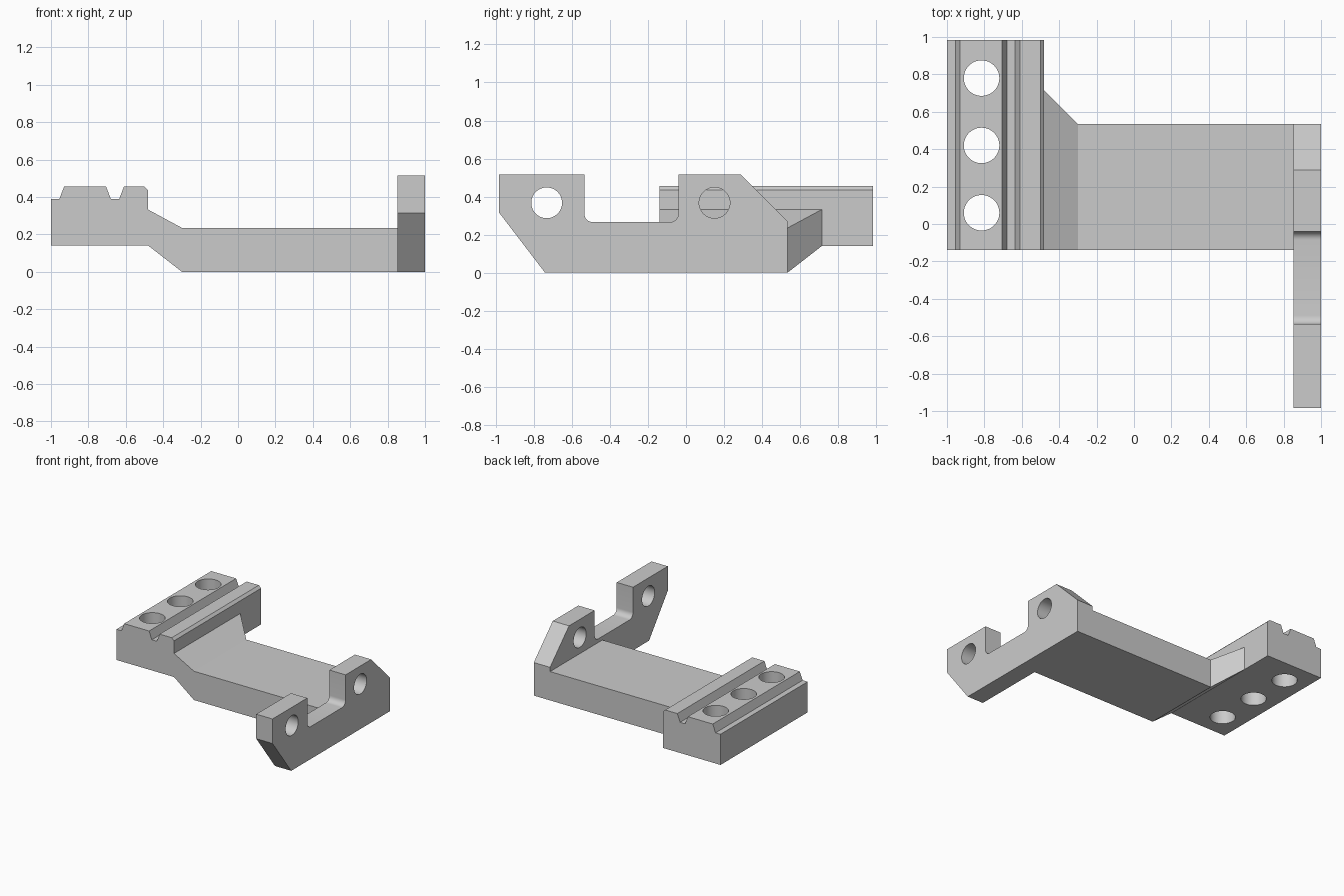
import bpy
import bmesh
import math
from mathutils import Matrix, Vector

if "Cube" in bpy.data.objects:
    bpy.data.objects.remove(bpy.data.objects["Cube"], do_unlink=True)

grey = bpy.data.materials.new("plain grey")
grey.use_nodes = True
grey.diffuse_color = (0.6, 0.6, 0.6, 1)
grey.node_tree.nodes["Principled BSDF"].inputs["Base Color"].default_value = (0.6, 0.6, 0.6, 1)


def finish(bm, name):
    bmesh.ops.recalc_face_normals(bm, faces=bm.faces)
    mesh = bpy.data.meshes.new(name)
    bm.to_mesh(mesh)
    bm.free()
    mesh.materials.append(grey)
    obj = bpy.data.objects.new(name, mesh)
    bpy.context.collection.objects.link(obj)
    return obj


def loft(name, rings):
    """Skin closed rings of equal length and cap both ends."""
    bm = bmesh.new()
    loops = [[bm.verts.new(p) for p in ring] for ring in rings]
    for a, b in zip(loops, loops[1:]):
        for i in range(len(a)):
            j = (i + 1) % len(a)
            bm.faces.new((a[i], a[j], b[j], b[i]))
    bm.faces.new(loops[0])
    bm.faces.new(loops[-1])
    return finish(bm, name)


def drill(obj, centres, radius, axis):
    """Cut round through holes along the given axis."""
    turn = Vector((0, 0, 1)).rotation_difference(Vector(axis)).to_matrix().to_4x4()
    for centre in centres:
        bm = bmesh.new()
        bmesh.ops.create_cone(bm, cap_ends=True, segments=48, radius1=radius,
                              radius2=radius, depth=1, matrix=Matrix.Translation(centre) @ turn)
        cutter = finish(bm, "hole_cutter")
        cutter.hide_render = True
        mod = obj.modifiers.new("hole", "BOOLEAN")
        mod.operation = "DIFFERENCE"
        mod.solver = "EXACT"
        mod.object = cutter
        bpy.context.view_layer.objects.active = obj
        bpy.ops.object.modifier_apply(modifier=mod.name)
        bpy.data.objects.remove(cutter, do_unlink=True)


def fillet(cy, cz, radius, start, end, steps=8):
    angles = [math.radians(start + (end - start) * i / steps) for i in range(steps + 1)]
    return [(cy + radius * math.cos(a), cz + radius * math.sin(a)) for a in angles]


# Grooved rail with three vertical holes
rail_profile = [(-1, .14), (-1, .39), (-.955, .39), (-.93, .455), (-.705, .455),
                (-.68, .39), (-.635, .39), (-.61, .455), (-.5, .455), (-.48, .435), (-.48, .14)]
rail = loft("grooved_rail", [[(x, y, z) for x, z in rail_profile] for y in (-.14, .983)])
drill(rail, [(-.815, y, .3) for y in (.06, .42, .78)], .095, (0, 0, 1))

# Arm that flares and rises to meet the rail
sections = [(-.48, .715, .14, .332), (-.3, .535, 0, .235), (.853, .535, 0, .235)]
arm = loft("connecting_arm", [[(x, -.14, lo), (x, back, lo), (x, back, hi), (x, -.14, hi)]
                              for x, back, lo, hi in sections])

# Upright end plate with a rounded notch and two cross holes
r = .045
plate_profile = [(-.983, .515), (-.535, .515)]
plate_profile += fillet(-.535 + r, .265 + r, r, 180, 270)
plate_profile += fillet(-.04 - r, .265 + r, r, 270, 360)
plate_profile += [(-.04, .515), (.29, .515), (.535, .27), (.535, 0), (-.742, 0), (-.983, .315)]
plate = loft("notched_end_plate", [[(x, y, z) for y, z in plate_profile] for x in (.853, 1)])
drill(plate, [(.92, y, .367) for y in (-.733, .15)], .081, (1, 0, 0))

# Smooth holes and fillets, keep edges sharp
for obj in (rail, arm, plate):
    bpy.ops.object.select_all(action="DESELECT")
    obj.select_set(True)
    bpy.context.view_layer.objects.active = obj
    bpy.ops.object.shade_smooth_by_angle(angle=math.radians(25))
